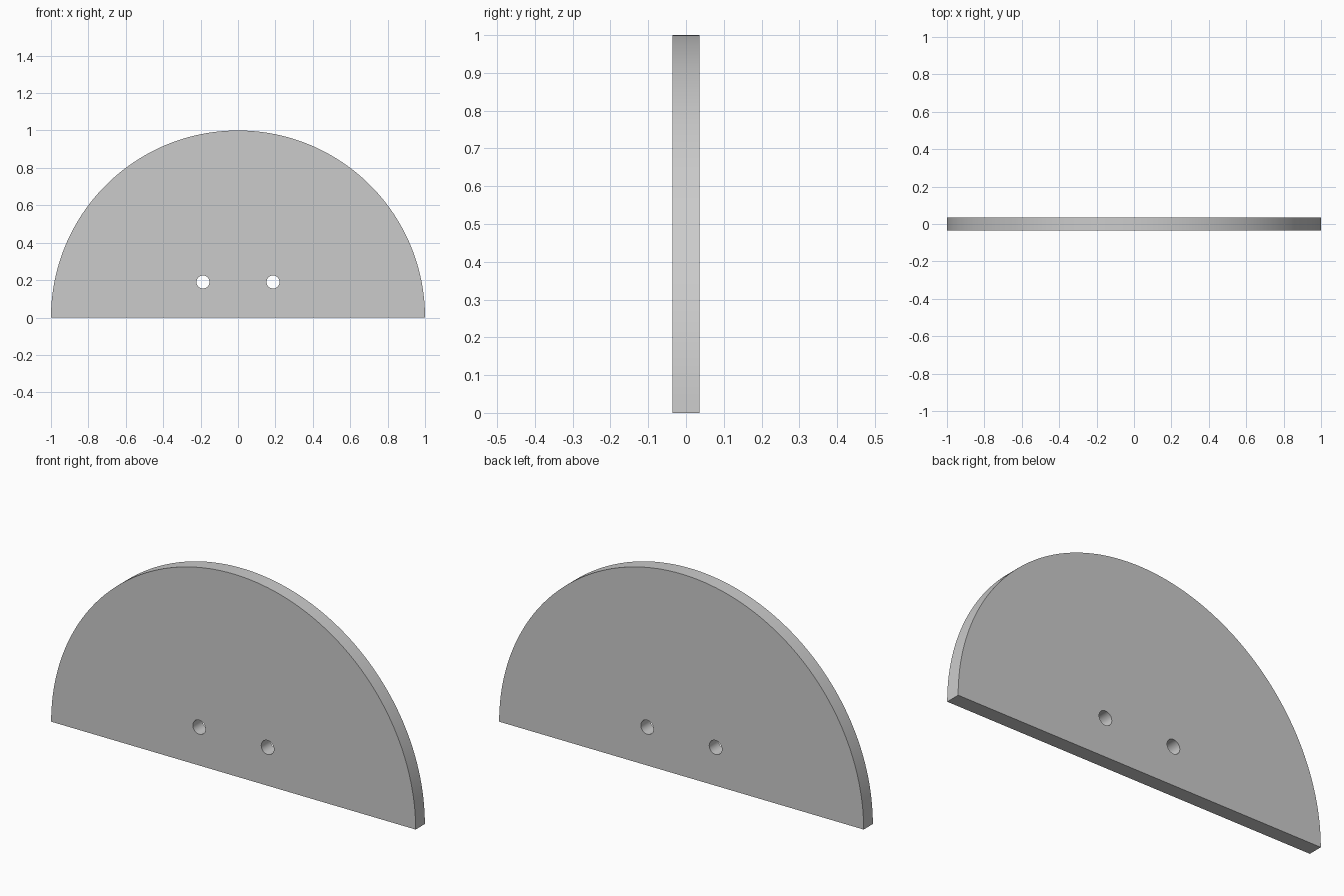
import bpy, bmesh
from math import pi, sin, cos, radians

if "Cube" in bpy.data.objects:
    bpy.data.objects.remove(bpy.data.objects["Cube"])

RADIUS, THICK = 1.0, 0.072
HOLE_X, HOLE_Z, HOLE_R = 0.1875, 0.19, 0.035
SEGMENTS = 96

# Half-disc plate: arc profile extruded through its thickness
bm = bmesh.new()
arc = [bm.verts.new((RADIUS * cos(pi * i / SEGMENTS), -THICK / 2,
                     RADIUS * sin(pi * i / SEGMENTS)))
       for i in range(SEGMENTS + 1)]
face = bm.faces.new(arc)
ext = bmesh.ops.extrude_face_region(bm, geom=[face])
bmesh.ops.translate(bm, vec=(0, THICK, 0),
                    verts=[v for v in ext["geom"] if isinstance(v, bmesh.types.BMVert)])
bmesh.ops.recalc_face_normals(bm, faces=bm.faces)
mesh = bpy.data.meshes.new("half_round_plate")
bm.to_mesh(mesh)
bm.free()
plate = bpy.data.objects.new("half_round_plate", mesh)
bpy.context.collection.objects.link(plate)

# Two round through holes
for side in (-1, 1):
    bpy.ops.mesh.primitive_cylinder_add(vertices=32, radius=HOLE_R, depth=THICK * 3,
                                        location=(side * HOLE_X, 0, HOLE_Z),
                                        rotation=(pi / 2, 0, 0))
    cutter = bpy.context.object
    cutter.name = "hole_cutter"
    cutter.hide_render = True
    cut = plate.modifiers.new("hole", 'BOOLEAN')
    cut.operation, cut.solver, cut.object = 'DIFFERENCE', 'EXACT', cutter
    bpy.context.view_layer.objects.active = plate
    bpy.ops.object.modifier_apply(modifier=cut.name)
    bpy.data.objects.remove(cutter)

# Smooth rim and hole walls, sharp edges kept
bpy.ops.object.select_all(action='DESELECT')
plate.select_set(True)
bpy.context.view_layer.objects.active = plate
bpy.ops.object.shade_smooth_by_angle(angle=radians(30))
